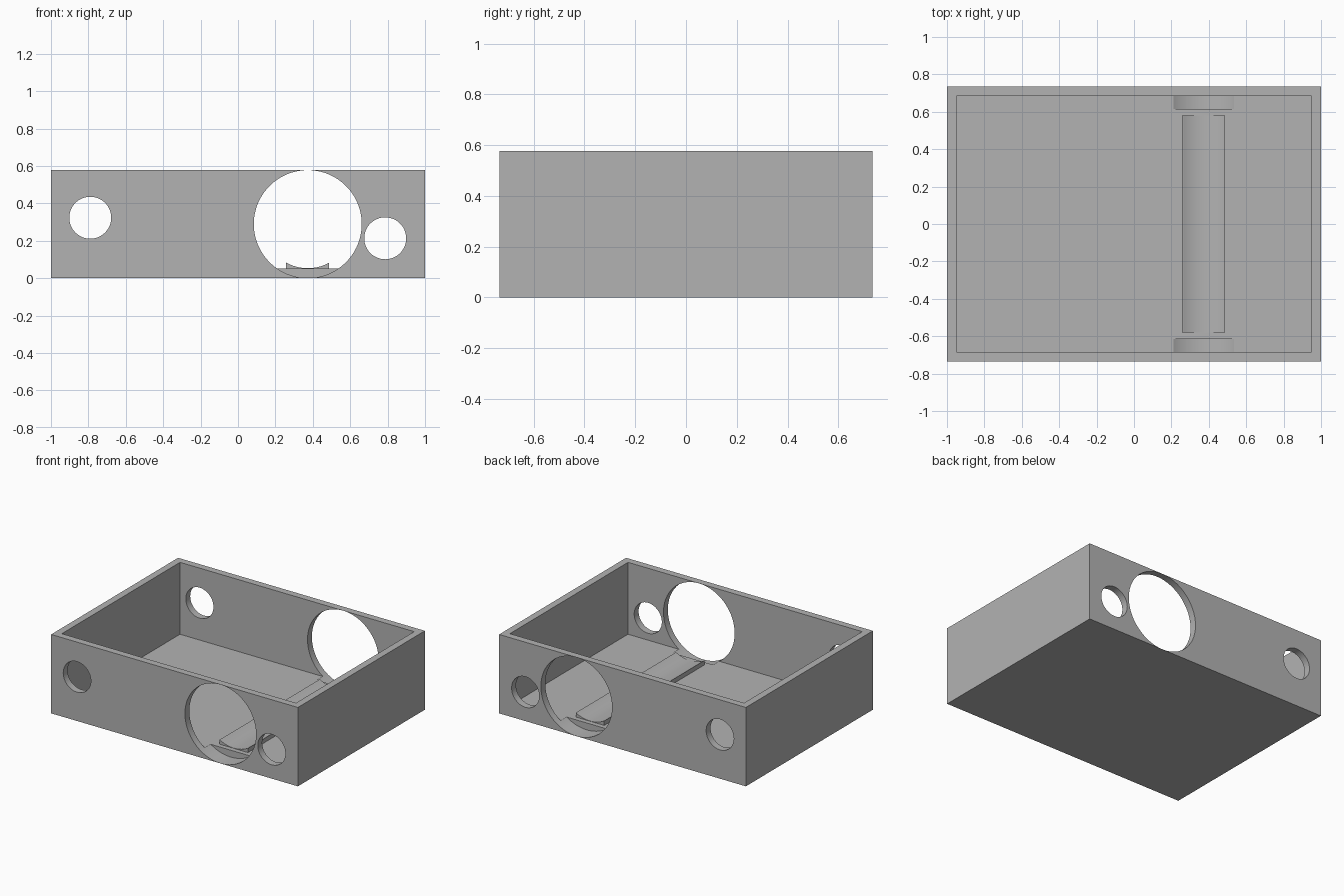
import bpy, bmesh, math
from mathutils import Matrix, Vector

if "Cube" in bpy.data.objects:
    bpy.data.objects.remove(bpy.data.objects["Cube"])

W, D, H, T = 2.0, 1.47, 0.578, 0.051      # outer size and wall thickness
AXIS_X, AXIS_Z = 0.373, 0.289             # centre line of the large bore

grey = bpy.data.materials.new("grey")
grey.diffuse_color = (0.45, 0.45, 0.45, 1)
grey.use_nodes = True
grey.node_tree.nodes["Principled BSDF"].inputs["Base Color"].default_value = grey.diffuse_color


def finish(bm, name):
    mesh = bpy.data.meshes.new(name)
    bm.to_mesh(mesh)
    bm.free()
    ob = bpy.data.objects.new(name, mesh)
    bpy.context.collection.objects.link(ob)
    mesh.materials.append(grey)
    return ob


def box(name, lo, hi):
    bm = bmesh.new()
    lo, hi = Vector(lo), Vector(hi)
    m = Matrix.Translation((lo + hi) / 2) @ Matrix.Diagonal((*(hi - lo), 1))
    bmesh.ops.create_cube(bm, size=1, matrix=m)
    return finish(bm, name)


def rod(name, x, z, r, y0, y1, sides=96):
    bm = bmesh.new()
    m = Matrix.Translation((x, (y0 + y1) / 2, z)) @ Matrix.Rotation(math.pi / 2, 4, 'X')
    bmesh.ops.create_cone(bm, cap_ends=True, segments=sides, radius1=r, radius2=r,
                          depth=y1 - y0, matrix=m)
    return finish(bm, name)


def cut(target, cutter):
    mod = target.modifiers.new("cut", 'BOOLEAN')
    mod.operation, mod.solver, mod.object = 'DIFFERENCE', 'EXACT', cutter
    bpy.context.view_layer.objects.active = target
    bpy.ops.object.modifier_apply(modifier=mod.name)
    bpy.data.objects.remove(cutter)


# Open tray
tray = box("tray", (-W / 2, -D / 2, 0), (W / 2, D / 2, H))
cut(tray, box("cavity", (-W / 2 + T, -D / 2 + T, T), (W / 2 - T, D / 2 - T, H + 0.2)))

# Large bore in both end walls, continuing a little way into the floor
for y0, y1 in ((-0.9, -0.615), (0.615, 0.9)):
    cut(tray, rod("bore", AXIS_X, AXIS_Z, 0.2885, y0, y1))

# Small holes through both end walls
for x, z in ((-0.79, 0.323), (0.787, 0.213)):
    cut(tray, rod("hole", x, z, 0.112, -0.9, 0.9, 64))

# Hollow-topped cradle on the floor
cradle = box("cradle", (0.257, -0.58, T - 0.005), (0.487, 0.58, 0.12))
cut(cradle, rod("hollow", AXIS_X, AXIS_Z, 0.236, -0.9, 0.9))
top = box("cradle_trim", (0.2, -0.9, 0.0835), (0.55, 0.9, 0.2))
cut(cradle, top)

# Smooth the round surfaces, keep edges sharp
for ob in (tray, cradle):
    bpy.ops.object.select_all(action='DESELECT')
    ob.select_set(True)
    bpy.context.view_layer.objects.active = ob
    bpy.ops.object.shade_smooth_by_angle(angle=math.radians(30))
